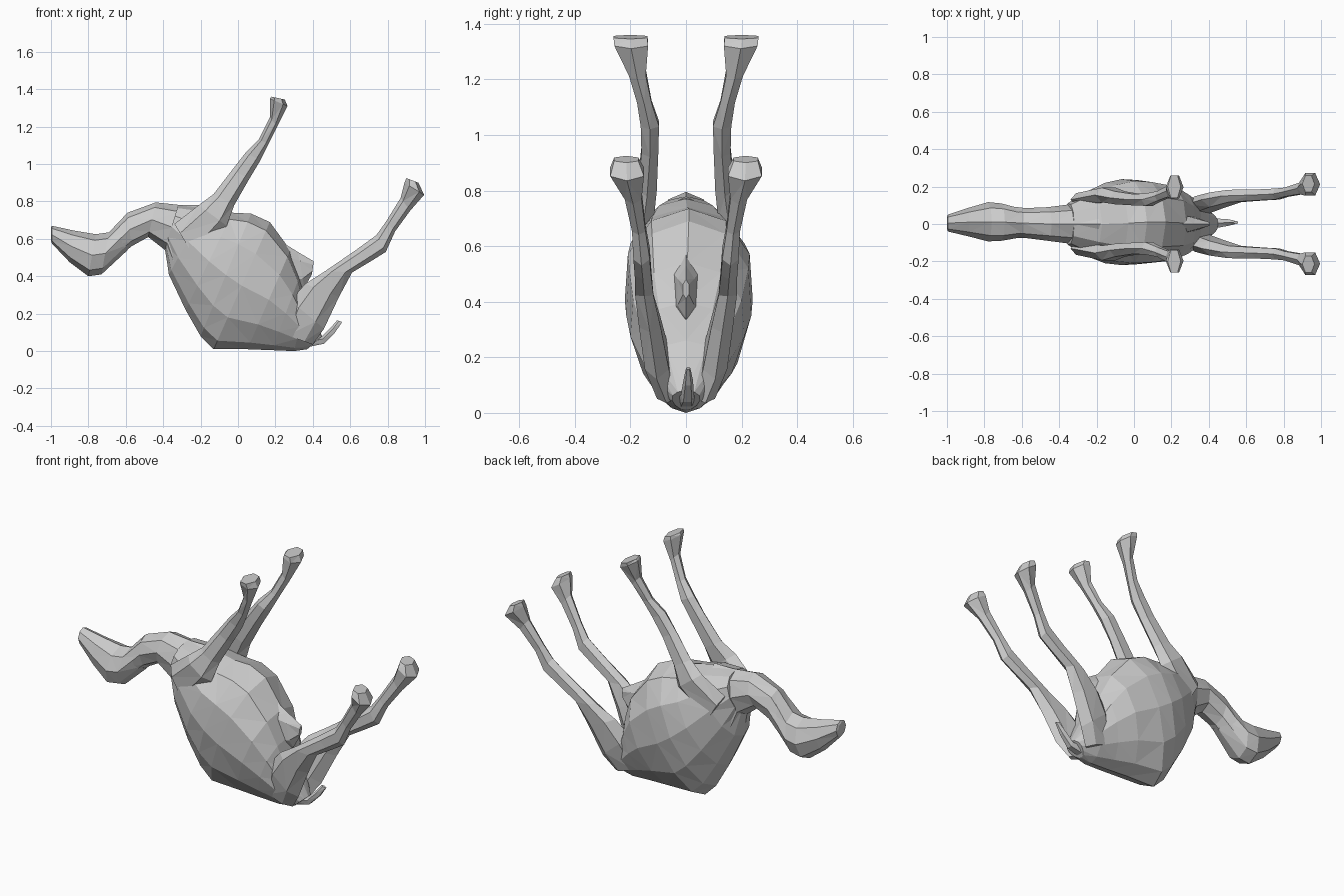
import bpy, bmesh, math
from mathutils import Vector


def loft(name, sections, sides, pinch=0.0, mirror=1):
    """Skin rings; each section = (x1, z1, x2, z2, y centre, half width)."""
    bm = bmesh.new()
    rings = []
    for x1, z1, x2, z2, y, w in sections:
        a, b = Vector((x1, 0, z1)), Vector((x2, 0, z2))
        ring = []
        for i in range(sides):
            t = 2 * math.pi * i / sides
            p = (a + b) / 2 + (a - b) / 2 * math.cos(t)
            p.y = mirror * (y + w * math.sin(t) * (1 + pinch * math.cos(t)))
            ring.append(bm.verts.new(p))
        rings.append(ring)
    for r, s in zip(rings, rings[1:]):
        for i in range(sides):
            j = (i + 1) % sides
            bm.faces.new((r[i], r[j], s[j], s[i]))
    bm.faces.new(rings[0])
    bm.faces.new(rings[-1])
    bmesh.ops.triangulate(bm, faces=bm.faces[:])
    bmesh.ops.recalc_face_normals(bm, faces=bm.faces[:])
    mesh = bpy.data.meshes.new(name)
    bm.to_mesh(mesh)
    bm.free()
    obj = bpy.data.objects.new(name, mesh)
    bpy.context.collection.objects.link(obj)
    return obj


# Torso lying on its spine: belly point, spine point, y, half width
loft("torso", [
    (-.32, .78, -.39, .55, 0, .11),
    (-.17, .77, -.37, .41, 0, .165),
    (-.03, .74, -.28, .22, .005, .215),
    (.07, .735, -.2, .08, .01, .23),
    (.17, .69, -.13, .01, .01, .225),
    (.28, .54, .05, .01, .005, .205),
    (.33, .40, .18, .005, 0, .165),
    (.36, .26, .3, 0, 0, .125),
    (.45, .08, .37, .01, 0, .05),
], 12, pinch=.2)

# Neck and head
loft("neck", [
    (-.18, .78, -.37, .42, 0, .13),
    (-.30, .78, -.39, .54, 0, .105),
    (-.44, .795, -.48, .61, 0, .09),
    (-.59, .74, -.57, .56, .005, .08),
    (-.68, .64, -.65, .49, .01, .085),
], 8)
loft("head", [
    (-.60, .73, -.59, .54, .005, .075),
    (-.69, .635, -.73, .41, .01, .1),
    (-.76, .625, -.80, .40, .012, .105),
    (-.88, .645, -.90, .475, .01, .075),
    (-.995, .67, -.995, .575, .005, .045),
    (-1, .66, -1, .59, .005, .03),
], 8)

# Legs, made once per side
front = [
    (-.34, .68, -.22, .48, .13, .04),
    (-.21, .78, -.06, .67, .155, .045),
    (-.13, .84, -.02, .78, .14, .04),
    (-.03, .97, .06, .92, .13, .035),
    (.04, 1.06, .12, 1.02, .13, .038),
    (.11, 1.13, .165, 1.11, .15, .03),
    (.17, 1.25, .21, 1.2, .175, .035),
    (.17, 1.35, .265, 1.31, .197, .07),
    (.18, 1.36, .25, 1.345, .2, .07),
]
hind = [
    (.22, .10, .40, .035, .07, .04),
    (.28, .27, .46, .12, .105, .05),
    (.36, .36, .54, .29, .13, .045),
    (.47, .43, .61, .42, .15, .038),
    (.63, .54, .71, .48, .155, .034),
    (.74, .62, .79, .53, .16, .034),
    (.79, .69, .84, .64, .17, .028),
    (.87, .82, .92, .75, .19, .035),
    (.89, .90, .995, .835, .212, .07),
    (.90, .925, .965, .90, .215, .05),
]
for side, m in (("left", 1), ("right", -1)):
    loft("front_leg_" + side, front, 6, mirror=m)
    loft("hind_leg_" + side, hind, 6, mirror=m)

# Belly fold and tail
loft("belly_fold", [
    (.24, .58, .28, .30, 0, .06),
    (.32, .53, .355, .34, 0, .035),
    (.405, .48, .395, .41, 0, .012),
], 6)
loft("tail", [
    (.34, .06, .32, .005, 0, .04),
    (.45, .08, .46, .035, .005, .025),
    (.50, .13, .52, .095, .008, .018),
    (.53, .165, .56, .155, .008, .008),
], 5)
